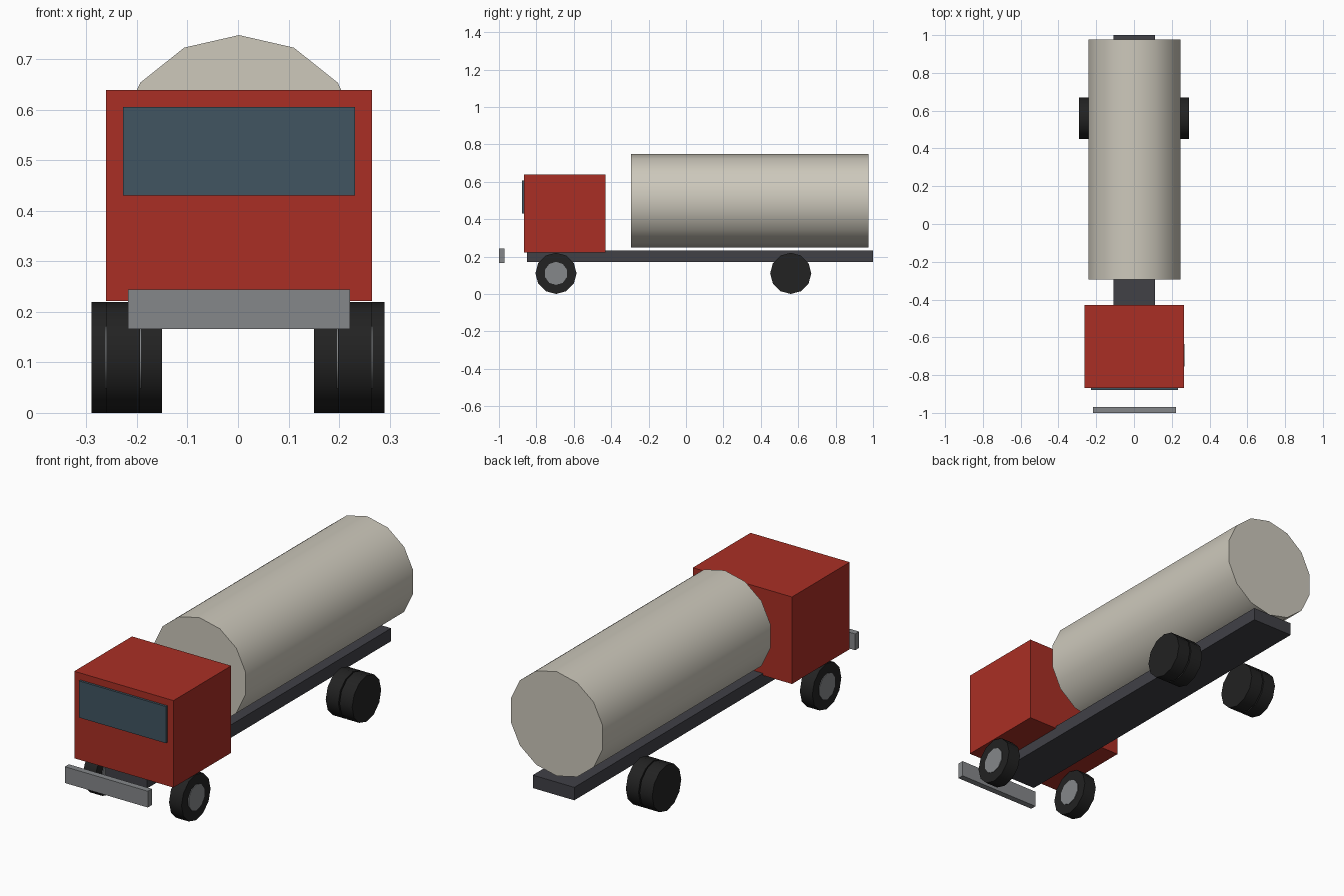
import bpy
import bmesh
from math import sin, cos, tau

default = bpy.data.objects.get("Cube")
if default:
    bpy.data.objects.remove(default, do_unlink=True)


def material(name, rgb):
    m = bpy.data.materials.new(name)
    m.use_nodes = True
    m.diffuse_color = (*rgb, 1)
    m.node_tree.nodes["Principled BSDF"].inputs["Base Color"].default_value = (*rgb, 1)
    return m


RED = material("cab red", (0.40, 0.028, 0.018))
CREAM = material("tank cream", (0.61, 0.58, 0.50))
GLASS = material("window blue", (0.052, 0.09, 0.12))
GREY = material("metal grey", (0.235, 0.245, 0.255))
FRAME = material("chassis grey", (0.052, 0.052, 0.062))
RUBBER = material("tyre black", (0.016, 0.016, 0.016))


def finish(name, bm, mat):
    bmesh.ops.recalc_face_normals(bm, faces=bm.faces)
    mesh = bpy.data.meshes.new(name)
    bm.to_mesh(mesh)
    bm.free()
    mesh.materials.append(mat)
    obj = bpy.data.objects.new(name, mesh)
    bpy.context.collection.objects.link(obj)
    return obj


def box(name, mat, low, high):
    bm = bmesh.new()
    bmesh.ops.create_cube(bm, size=1)
    for v in bm.verts:
        v.co = [(a + b) / 2 + c * (b - a) for a, b, c in zip(low, high, v.co)]
    return finish(name, bm, mat)


def cylinder(name, mat, axis, start, end, centre, radius, sides):
    """Capped prism along x or y with a corner at the top; centre = (other axis, z)."""
    bm = bmesh.new()
    rings = []
    for along in (start, end):
        ring = []
        for i in range(sides):
            t = tau * i / sides
            across, z = centre[0] + radius * sin(t), centre[1] + radius * cos(t)
            ring.append(bm.verts.new((along, across, z) if axis == "x" else (across, along, z)))
        bm.faces.new(ring)
        rings.append(ring)
    for i in range(sides):
        j = (i + 1) % sides
        bm.faces.new((rings[0][i], rings[0][j], rings[1][j], rings[1][i])).smooth = True
    # Keep the cap rims sharp
    for e in bm.edges:
        e.smooth = all(f.smooth for f in e.link_faces)
    return finish(name, bm, mat)


# Body
MID = 0.002
box("chassis", FRAME, (MID - 0.11, -0.85, 0.17), (MID + 0.11, 1.0, 0.232))
box("cab", RED, (MID - 0.263, -0.867, 0.222), (MID + 0.263, -0.43, 0.639))
box("windscreen", GLASS, (MID - 0.23, -0.878, 0.43), (MID + 0.23, -0.867, 0.606))
box("bumper", GREY, (MID - 0.22, -1.0, 0.166), (MID + 0.22, -0.97, 0.244))
cylinder("tank", CREAM, "y", -0.295, 0.976, (MID, 0.498), 0.25, 14)

# Wheels: singles with hubs in front, doubles behind
for side, sign in (("left", 1), ("right", -1)):
    def wheel(name, mat, inner, outer, y, radius, sides, shift=0):
        a, b = sorted((sign * inner + shift, sign * outer + shift))
        cylinder(f"{name}_{side}", mat, "x", a, b, (y, 0.11), radius, sides)

    wheel("front_tyre", RUBBER, 0.196, 0.262, -0.695, 0.11, 12, MID)
    wheel("front_hub", GREY, 0.193, 0.265, -0.695, 0.062, 10, MID)
    wheel("rear_inner_tyre", RUBBER, 0.15, 0.217, 0.56, 0.11, 12)
    wheel("rear_outer_tyre", RUBBER, 0.223, 0.29, 0.56, 0.11, 12)
